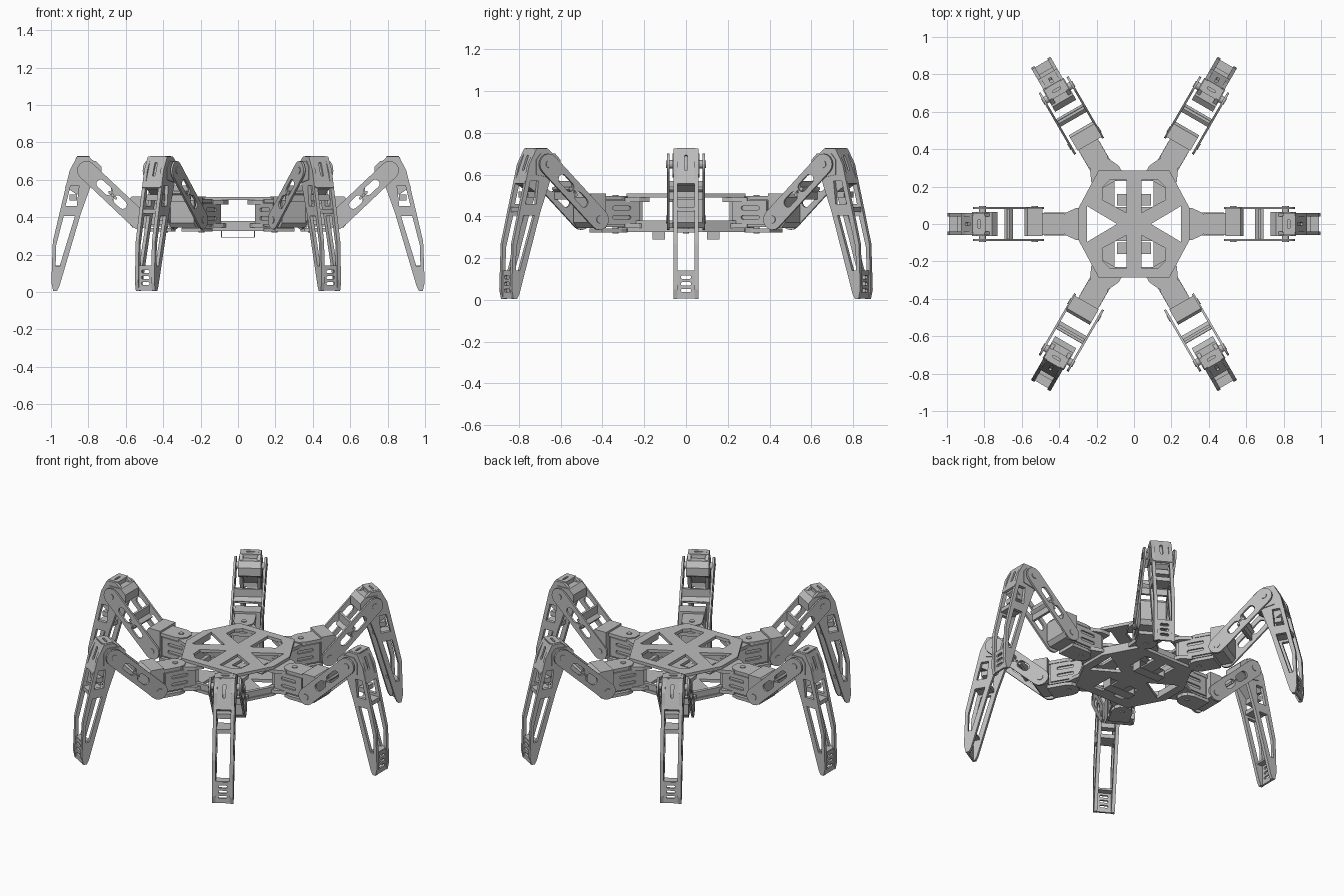
import bpy, bmesh
from math import pi, cos, sin, atan2, radians, hypot
from mathutils import Matrix, Vector

if "Cube" in bpy.data.objects:
    bpy.data.objects.remove(bpy.data.objects["Cube"], do_unlink=True)

scene = bpy.context.scene
grey = bpy.data.materials.new("light_grey")
grey.use_nodes = True
tone = (0.5, 0.5, 0.5, 1)
grey.diffuse_color = tone
grey.node_tree.nodes["Principled BSDF"].inputs["Base Color"].default_value = tone


def frame(origin, x_axis, y_axis):
    """Matrix that lays a flat profile on a plane in space."""
    x, y = Vector(x_axis).normalized(), Vector(y_axis).normalized()
    m = Matrix((x, y, x.cross(y))).transposed().to_4x4()
    m.translation = origin
    return m


def flat(z):
    return frame((0, 0, z), (1, 0, 0), (0, 1, 0))


def upright(y):
    return frame((0, y, 0), (1, 0, 0), (0, 0, 1))


def rect(x0, x1, y0, y1):
    return [(x0, y0), (x1, y0), (x1, y1), (x0, y1)]


def slot(x, y, length, width, angle=0, steps=8):
    """Rounded slot outline; equal length and width give a disc."""
    r, half, pts = width / 2, (length - width) / 2, []
    for side in (0, pi):
        for i in range(steps + 1):
            if half == 0 and i == steps:
                continue
            a = angle + side - pi / 2 + pi * i / steps
            pts.append((x + half * cos(angle + side) + r * cos(a),
                        y + half * sin(angle + side) + r * sin(a)))
    return pts


def plate(outline, holes, thickness, matrix):
    """Mesh of a profile with holes, extruded about its plane."""
    curve = bpy.data.curves.new("profile", "CURVE")
    curve.dimensions, curve.fill_mode = "2D", "BOTH"
    curve.extrude = thickness / 2
    for pts in [outline] + holes:
        s = curve.splines.new("POLY")
        s.points.add(len(pts) - 1)
        for p, (x, y) in zip(s.points, pts):
            p.co = (x, y, 0, 1)
        s.use_cyclic_u = True
    ob = bpy.data.objects.new("profile", curve)
    scene.collection.objects.link(ob)
    bpy.context.view_layer.update()
    deps = bpy.context.evaluated_depsgraph_get()
    mesh = bpy.data.meshes.new_from_object(ob.evaluated_get(deps))
    bpy.data.objects.remove(ob)
    bpy.data.curves.remove(curve)
    mesh.transform(matrix)
    bm = bmesh.new()
    bm.from_mesh(mesh)
    bmesh.ops.remove_doubles(bm, verts=bm.verts, dist=1e-5)
    bmesh.ops.recalc_face_normals(bm, faces=bm.faces)
    for f in bm.faces:
        f.smooth = False
    bm.to_mesh(mesh)
    bm.free()
    mesh.materials.clear()
    mesh.materials.append(grey)
    return mesh


def add(name, mesh):
    mesh.name = name
    scene.collection.objects.link(bpy.data.objects.new(name, mesh))


# Body: two pierced decks, a low rim and two strap loops
quarter = [(0.3, 0.08), (0.19, 0.285)]
hull = quarter + [(-x, y) for x, y in quarter[::-1]]
hull += [(-x, -y) for x, y in hull]
side_holes = [[(s * 0.25, -0.095), (s * 0.25, 0.095), (s * 0.09, 0)] for s in (-1, 1)]
fan = [(0.04, 0.06), (0.04, 0.235), (0.13, 0.235), (0.165, 0.2), (0.17, 0.13)]
window = rect(0.04, 0.105, 0.09, 0.23)


def four(pts):
    return [[(sx * x, sy * y) for x, y in pts] for sx in (-1, 1) for sy in (-1, 1)]


add("top_deck", plate(hull, side_holes + four(fan), 0.018, flat(0.5)))
add("bottom_deck", plate(hull, side_holes + four(window), 0.018, flat(0.335)))
rim = [[(x * k, y * k) for x, y in hull] for k in (0.98, 0.91)]
add("body_rim", plate(rim[0], [rim[1]], 0.036, flat(0.362)))
for tag, s in (("front", -1), ("back", 1)):
    add(tag + "_strap_loop", plate(rect(-0.09, 0.09, 0.29, 0.34),
                                   [rect(-0.085, 0.085, 0.295, 0.335)], 0.06, upright(s * 0.13)))

# Leg template, pointing along +x
leg = []


def part(name, outline, holes, thickness, matrix):
    leg.append((name, plate(outline, holes, thickness, matrix)))


# Hip: flared mounts, swivel servo with slotted covers and round caps
flare = [(0.25, -0.085), (0.31, -0.085), (0.37, -0.058),
         (0.37, 0.058), (0.31, 0.085), (0.25, 0.085)]
part("hip_mount_top", flare, [], 0.022, flat(0.48))
part("hip_mount_bottom", flare, [], 0.022, flat(0.355))
part("hip_servo", rect(0.27, 0.49, 0.35, 0.48), [], 0.104, upright(0))
for tag, s in (("a", 1), ("b", -1)):
    part("hip_cover_" + tag, rect(0.29, 0.48, 0.36, 0.475),
         [slot(0.39, z, 0.1, 0.018) for z in (0.395, 0.44)], 0.01, upright(s * 0.056))
cap = [(0.52, -0.055), (0.52, 0.055)] + slot(0.39, 0, 0.12, 0.12)[9:]
cap = [(0.5, -0.06), (0.5, 0.06), (0.39, 0.06), (0.355, 0.048),
       (0.335, 0.02), (0.335, -0.02), (0.355, -0.048), (0.39, -0.06)]
part("hip_cap_top", cap, [], 0.02, flat(0.488))
part("hip_cap_bottom", cap, [], 0.02, flat(0.333))
part("hip_pin", slot(0.39, 0, 0.03, 0.03), [], 0.184, flat(0.411))

# Lift servo between the thigh plates
part("lift_servo", [(0.49, 0.345), (0.565, 0.345), (0.585, 0.37),
                    (0.585, 0.49), (0.57, 0.51), (0.49, 0.51)], [], 0.15, upright(0.01))

# Thigh: two pierced plates joined by a cross brace
hip, knee = Vector((0.53, 0.385)), Vector((0.81, 0.65))
span = knee - hip
tilt = atan2(span.y, span.x)
mid = (hip + knee) / 2


def along(t):
    return tuple(hip + span * t)


for tag, s in (("a", 1), ("b", -1)):
    holes = [slot(*along(0.36), 0.085, 0.045, tilt),
             slot(*along(0.66), 0.1, 0.045, tilt),
             slot(*along(0.5), 0.012, 0.012)]
    part("thigh_plate_" + tag, slot(*mid, span.length + 0.1, 0.1, tilt),
         holes, 0.012, upright(s * 0.086))
    for joint, p in (("hip", hip), ("knee", knee)):
        part(joint + "_bolt_" + tag, slot(*p, 0.036, 0.036), [], 0.012, upright(s * 0.09))
part("thigh_brace", rect(0.665, 0.68, 0.48, 0.57), [], 0.165, upright(0))
part("thigh_rung", slot(*along(0.5), 0.06, 0.014, tilt), [], 0.165, upright(0))

# Knee servo and its slotted outer panel
part("knee_servo", [(0.73, 0.62), (0.79, 0.585), (0.865, 0.6), (0.865, 0.67),
                    (0.84, 0.7), (0.76, 0.7), (0.73, 0.67)], [], 0.13, upright(0))
part("knee_axle", slot(*knee, 0.04, 0.04), [], 0.17, upright(0))
part("knee_core", [(0.78, 0.6), (0.8, 0.715), (0.85, 0.715), (0.885, 0.64),
                   (0.905, 0.55), (0.86, 0.52)], [], 0.08, upright(0))
part("knee_panel", [(-0.055, -0.09), (0.055, -0.09), (0.055, 0.07),
                    (0.043, 0.085), (-0.043, 0.085), (-0.055, 0.07)],
     [slot(0, 0.015, 0.08, 0.016, pi / 2)], 0.012,
     frame((0.888, 0, 0.64), (0, 1, 0), (-0.065, 0, 0.175)))
part("knee_top", rect(0.795, 0.86, -0.045, 0.045), [slot(0.828, 0, 0.05, 0.012, pi / 2)],
     0.012, flat(0.721))

# Shin: two tapering pierced plates, cross bars and a slotted foot
shin = [(0.8, 0.725), (0.86, 0.725), (0.9, 0.65), (0.95, 0.44), (0.99, 0.27),
        (0.998, 0.05), (0.988, 0.005), (0.968, 0.005), (0.955, 0.03),
        (0.84, 0.42), (0.775, 0.6), (0.75, 0.65), (0.76, 0.69)]
upper_hole = [(0.85, 0.57), (0.895, 0.57), (0.922, 0.46), (0.862, 0.46)]
lower_hole = [(0.872, 0.405), (0.932, 0.405), (0.972, 0.25), (0.975, 0.14), (0.953, 0.14)]
for tag, s in (("a", 1), ("b", -1)):
    part("shin_plate_" + tag, shin, [upper_hole, lower_hole], 0.02, upright(s * 0.05))
part("shin_bar_upper", rect(0.855, 0.945, 0.42, 0.445), [], 0.09, upright(0))
part("shin_bar_middle", rect(0.86, 0.9, 0.49, 0.52), [], 0.09, upright(0))
part("foot_bar", rect(0.94, 0.988, 0.13, 0.142), [], 0.09, upright(0))
part("foot_plate", rect(-0.045, 0.045, 0.008, 0.138),
     [slot(0, z, 0.05, 0.016) for z in (0.045, 0.077, 0.109)], 0.012,
     frame((0.984, 0, 0), (0, 1, 0), (0, 0, 1)))

# Six legs: three on the left, mirrored to the right
for place, angle in (("front", -60), ("middle", 0), ("back", 60)):
    turn = Matrix.Rotation(radians(angle), 4, "Z")
    for side, mirror in (("left", 1), ("right", -1)):
        move = Matrix.Diagonal((mirror, 1, 1, 1)) @ turn
        for name, source in leg:
            mesh = source.copy()
            mesh.transform(move)
            if mirror < 0:
                mesh.flip_normals()
            add(f"{side}_{place}_{name}", mesh)
for _, source in leg:
    bpy.data.meshes.remove(source)
